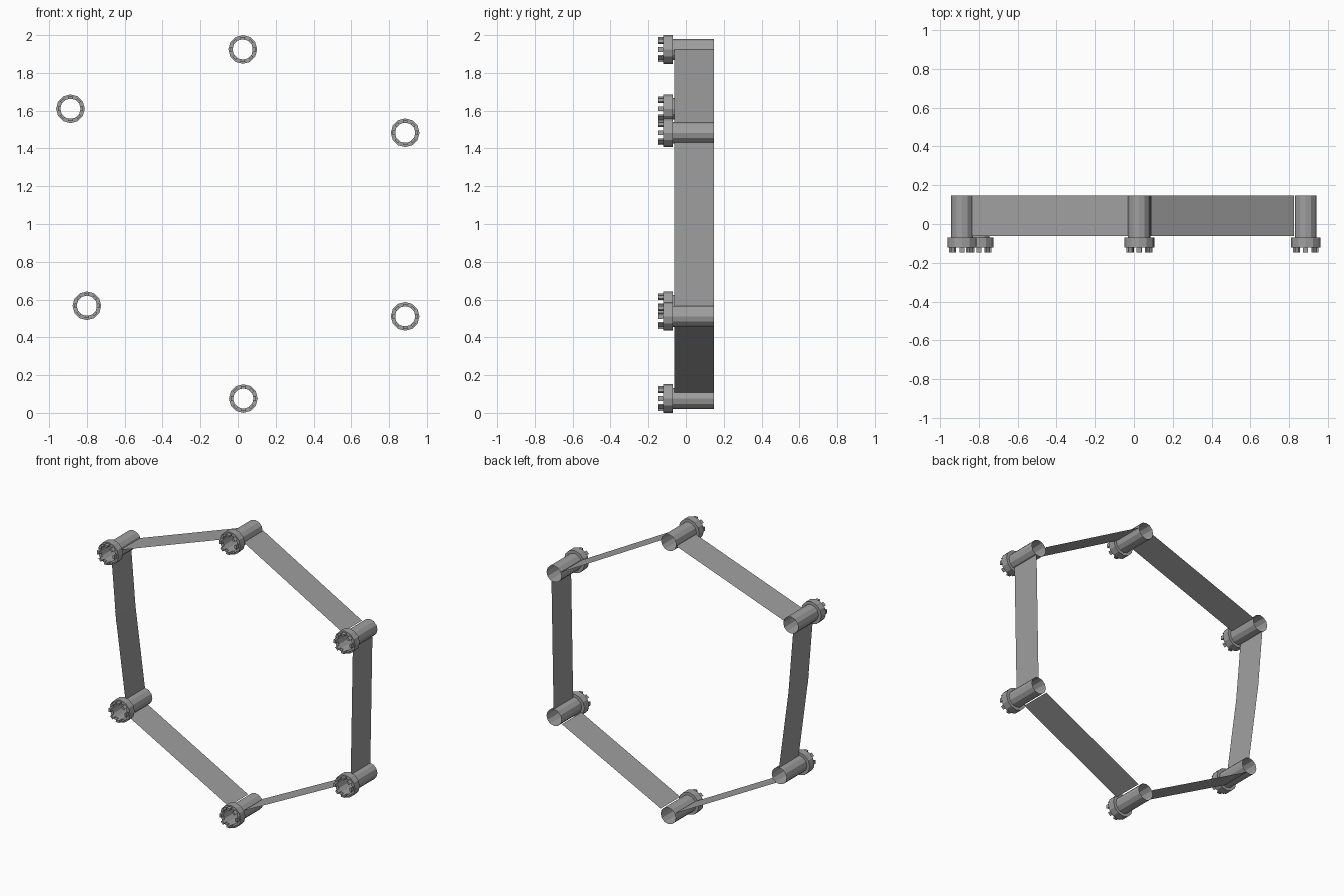
import bpy, bmesh, math
from mathutils import Vector

if "Cube" in bpy.data.objects:
    bpy.data.objects.remove(bpy.data.objects["Cube"])

grey = bpy.data.materials.new("mid grey")
grey.diffuse_color = (0.35, 0.35, 0.35, 1)
grey.use_nodes = True
grey.node_tree.nodes["Principled BSDF"].inputs["Base Color"].default_value = grey.diffuse_color

BACK, FRONT = 0.147, -0.147   # depth limits
SIDES = 12


def finish(bm, name, loc=(0, 0, 0), fix=True):
    if fix:
        bmesh.ops.recalc_face_normals(bm, faces=bm.faces)
    me = bpy.data.meshes.new(name)
    bm.to_mesh(me)
    bm.free()
    me.materials.append(grey)
    ob = bpy.data.objects.new(name, me)
    ob.location = loc
    bpy.context.collection.objects.link(ob)
    return ob


def lathe(bm, profile, closed):
    """Spin (radius, y) points about the y axis."""
    rings = []
    for i in range(SIDES):
        a = 2 * math.pi * i / SIDES
        rings.append([bm.verts.new((r * math.cos(a), y, r * math.sin(a)))
                      for r, y in profile])
    n = len(profile)
    for i in range(SIDES):
        p, q = rings[i], rings[(i + 1) % SIDES]
        for j in range(n if closed else n - 1):
            k = (j + 1) % n
            bm.faces.new((p[j], p[k], q[k], q[j]))


def tooth(bm, angle, half, r0, r1, y0, y1):
    """One block of the crown."""
    vs = []
    for y in (y0, y1):
        for r, a in ((r0, -half), (r1, -half), (r1, half), (r0, half)):
            vs.append(bm.verts.new((r * math.cos(angle + a), y, r * math.sin(angle + a))))
    for f in ((0, 1, 2, 3), (4, 5, 6, 7), (0, 1, 5, 4),
              (1, 2, 6, 5), (2, 3, 7, 6), (3, 0, 4, 7)):
        bm.faces.new([vs[i] for i in f])


# Corner posts: open tube, collar ring and toothed crown
posts = [(0.026, 1.924), (0.885, 1.483), (0.885, 0.511),
         (0.029, 0.076), (-0.80, 0.567), (-0.887, 1.61)]
for i, (x, z) in enumerate(posts, 1):
    bm = bmesh.new()
    lathe(bm, [(0.056, BACK), (0.056, -0.075)], False)
    finish(bm, f"post_tube_{i}", (x, 0, z))

    bm = bmesh.new()
    lathe(bm, [(0.054, -0.07), (0.076, -0.07), (0.076, -0.12), (0.054, -0.12)], True)
    finish(bm, f"post_collar_{i}", (x, 0, z))

    bm = bmesh.new()
    for k in range(8):
        tooth(bm, k * math.pi / 4, math.radians(11), 0.053, 0.067, -0.118, FRONT)
    finish(bm, f"post_crown_{i}", (x, 0, z))

# Flat ribbons strung between the posts: (x, z) ends
ribbons = {
    "top_left": ((-0.817, 1.633), (-0.05, 1.909)),
    "top_right": ((0.104, 1.914), (0.808, 1.522)),
    "right": ((0.903, 1.412), (0.888, 0.584)),
    "bottom_right": ((0.808, 0.473), (0.104, 0.118)),
    "bottom_left": ((-0.044, 0.118), (-0.759, 0.505)),
    "left_upper": ((-0.902, 1.538), (-0.868, 1.13)),
    "left_lower": ((-0.876, 1.20), (-0.802, 0.643)),
}
for name, (a, b) in ribbons.items():
    a, b = Vector(a), Vector(b)
    d = (b - a).normalized() * 0.02
    if name != "left_lower":
        a = a - d
    if name != "left_upper":
        b = b + d
    bm = bmesh.new()
    bm.faces.new([bm.verts.new(c) for c in (
        (a.x, -0.062, a.y), (b.x, -0.062, b.y), (b.x, BACK, b.y), (a.x, BACK, a.y))])
    finish(bm, "ribbon_" + name, fix=False)
